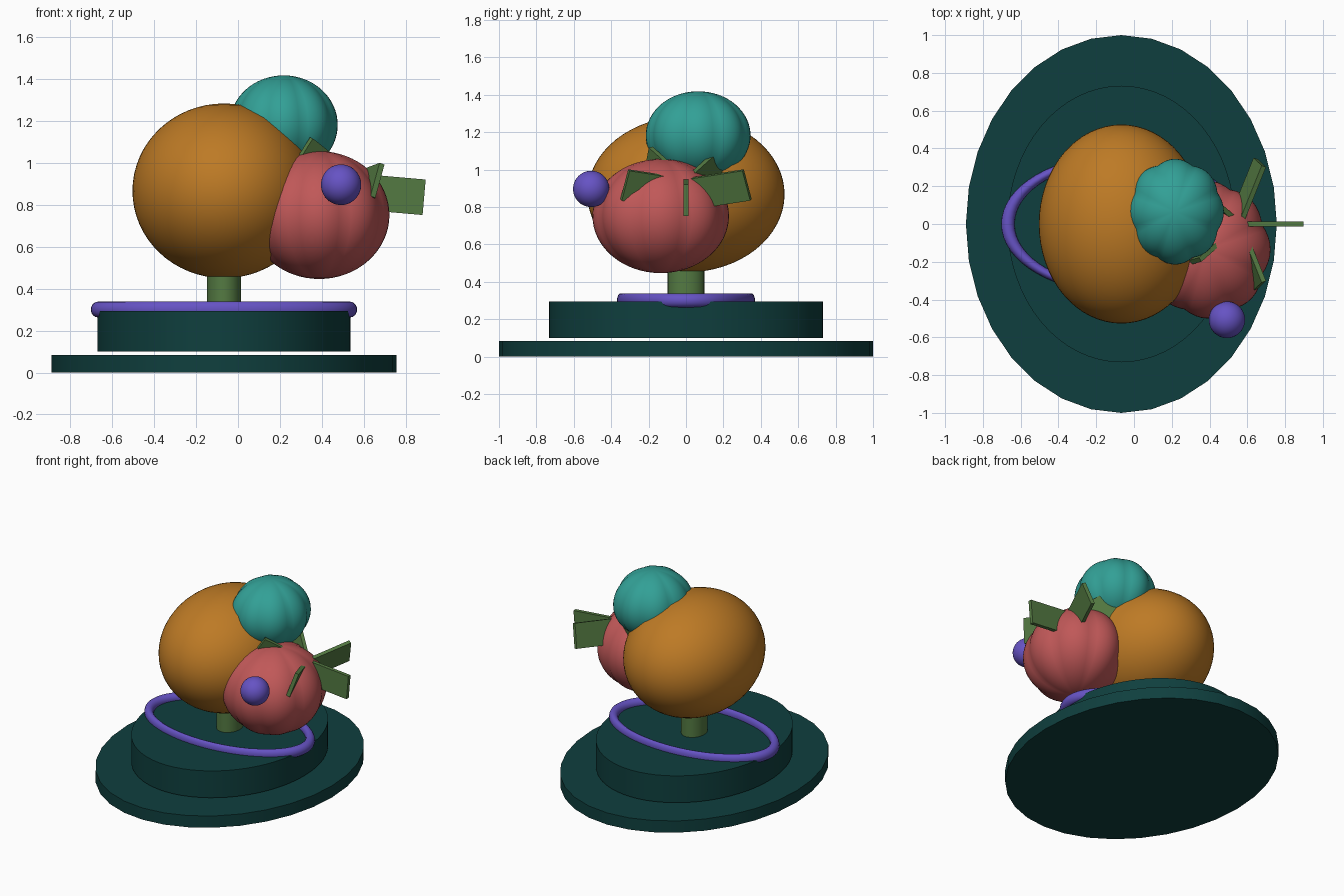
import bpy, bmesh, math
from mathutils import Matrix, Vector

if "Cube" in bpy.data.objects:
    bpy.data.objects.remove(bpy.data.objects["Cube"])

def material(name, hexcode):
    def lin(i):
        c = int(hexcode[i:i + 2], 16) / 255
        return c / 12.92 if c <= 0.04045 else ((c + 0.055) / 1.055) ** 2.4
    m = bpy.data.materials.new(name)
    m.diffuse_color = (lin(0), lin(2), lin(4), 1)
    m.use_nodes = True
    m.node_tree.nodes["Principled BSDF"].inputs["Base Color"].default_value = m.diffuse_color
    return m

DARK = material("dark_teal", "0f3f3e")
ORANGE = material("orange", "bd7a25")
RED = material("red", "c05858")
TEAL = material("teal", "32a096")
PURPLE = material("purple", "6653c4")
GREEN = material("leaf_green", "547a42")
CX = -0.067  # x of the shared stand axis

def finish(name, mat, smooth=True):
    ob = bpy.context.object
    ob.name = name
    ob.data.materials.append(mat)
    bpy.ops.object.transform_apply(location=True, rotation=True, scale=True)
    if smooth:
        bpy.ops.object.shade_smooth_by_angle(angle=math.radians(35))
    return ob

def drum(name, mat, rx, ry, z0, z1, sides):
    bpy.ops.mesh.primitive_cylinder_add(vertices=sides, radius=1, depth=1,
                                        location=(CX, 0, (z0 + z1) / 2))
    bpy.context.object.scale = (rx, ry, z1 - z0)
    return finish(name, mat)

def ball(name, mat, center, radii, lobes=0, depth=0.06):
    bpy.ops.mesh.primitive_uv_sphere_add(segments=64, ring_count=32, radius=1)
    ob = bpy.context.object
    if lobes:  # vertical creases between bulging segments
        for v in ob.data.vertices:
            a = math.atan2(v.co.y, v.co.x)
            k = 1 - depth + depth * abs(math.cos(a * lobes / 2))
            v.co.x *= k
            v.co.y *= k
    ob.location, ob.scale = center, radii
    return finish(name, mat)

# Stepped oval stand and stem
drum("base_plate", DARK, 0.823, 1.0, 0.0, 0.085, 32)
drum("upper_tier", DARK, 0.603, 0.732, 0.10, 0.295, 64)
drum("stem", GREEN, 0.081, 0.098, 0.29, 0.52, 32)

# Oval ring lying on the tier
bpy.ops.mesh.primitive_torus_add(major_segments=64, minor_segments=16, major_radius=0.601,
                                 minor_radius=0.035, location=(CX, 0, 0.301))
bpy.context.object.scale = (1, 0.58, 1.08)
finish("ring", PURPLE)

# Large body, two lobed fruits and a small bead
ball("body", ORANGE, (CX, 0, 0.868), (0.437, 0.527, 0.417))
ball("red_fruit", RED, (0.388, -0.135, 0.752), (0.335, 0.365, 0.305), 8)
ball("teal_fruit", TEAL, (0.218, 0.065, 1.183), (0.258, 0.28, 0.236), 8)
ball("bead", PURPLE, (0.492, -0.507, 0.897), (0.096, 0.097, 0.097))

# Five upright blades fanned around a tilted axis
INNER, OUTER = 0.05, 0.355
for i in range(5):
    bpy.ops.mesh.primitive_cube_add(size=1)
    ob = bpy.context.object
    ob.data.transform(
        Matrix.Translation((0.535, 0, 0.868))
        @ Matrix.Rotation(math.radians(20), 4, 'Y')
        @ Matrix.Rotation(math.radians(72 * i), 4, 'Z')
        @ Matrix.Rotation(math.radians(-15), 4, 'Y')
        @ Matrix.Translation(((INNER + OUTER) / 2, 0, 0))
        @ Matrix.Diagonal((OUTER - INNER, 0.026, 0.17, 1)))
    finish(f"leaf_{i + 1}", GREEN, smooth=False)
